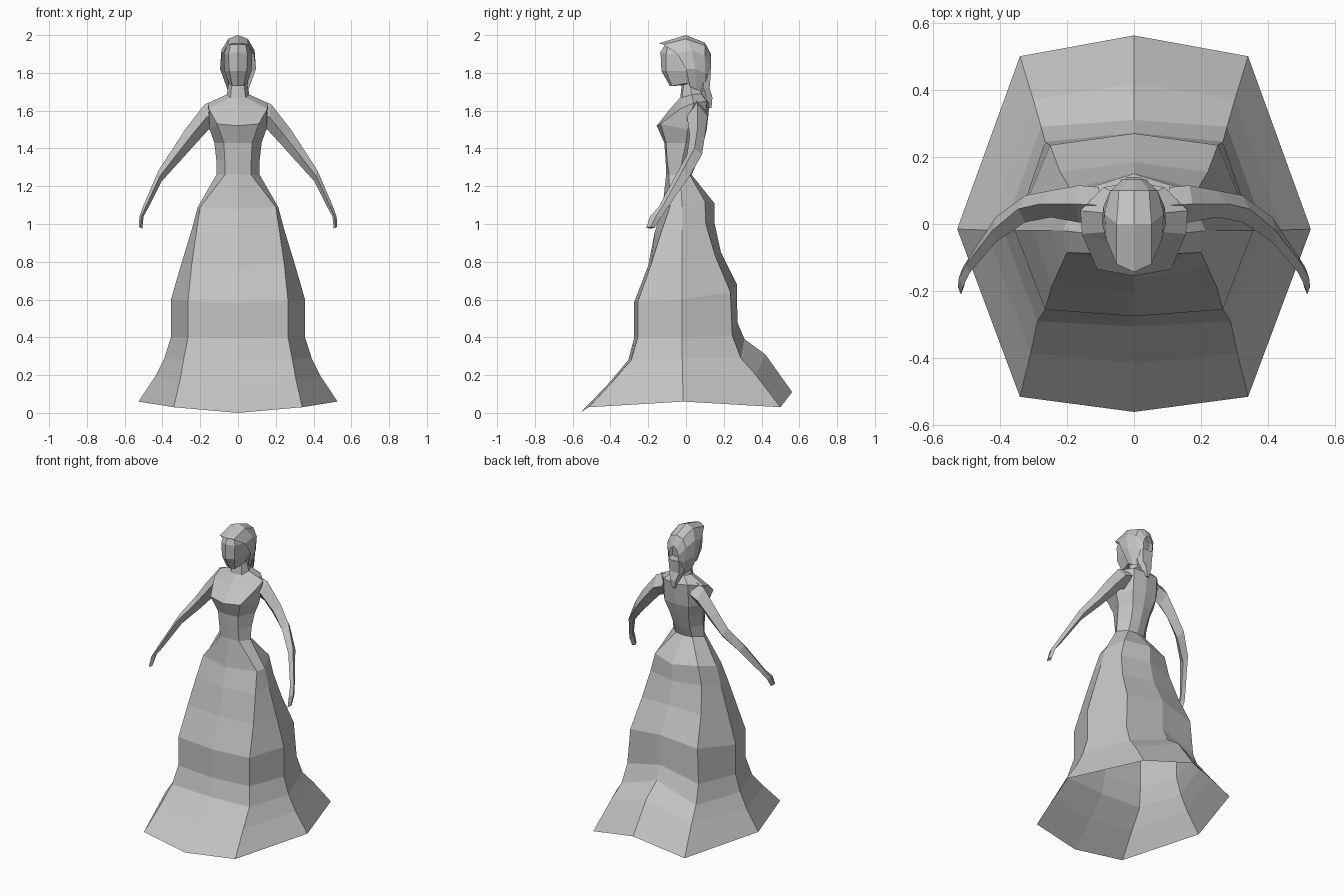
import bpy
import bmesh

grey = bpy.data.materials.new("plain_grey")
grey.diffuse_color = (0.55, 0.55, 0.55, 1)


def finish(name, bm):
    """Turn a half mesh into an object mirrored across x = 0."""
    mesh = bpy.data.meshes.new(name)
    bm.to_mesh(mesh)
    bm.free()
    mesh.materials.append(grey)
    obj = bpy.data.objects.new(name, mesh)
    bpy.context.collection.objects.link(obj)
    mod = obj.modifiers.new("mirror", 'MIRROR')
    mod.use_clip = True
    mod.merge_threshold = 0.0005
    return obj


def loft(name, rows, closed=False, caps=(), outward=False):
    """Skin rows of points; closed joins the last point to the first."""
    bm = bmesh.new()
    grid = [[bm.verts.new(p) for p in row] for row in rows]
    n = len(rows[0])
    for a, b in zip(grid, grid[1:]):
        for i in range(n if closed else n - 1):
            j = (i + 1) % n
            bm.faces.new((a[i], b[i], b[j], a[j]))
    for k in caps:
        ring = grid[k]
        bm.faces.new(ring if k == 0 else ring[::-1])
    if outward:
        bmesh.ops.recalc_face_normals(bm, faces=bm.faces)
    return finish(name, bm)


def half_ring(fy, fz, cx, cy, cz, sx, sy, sz, bx, by, bz, ky, kz):
    """Front centre, front corner, side, back corner, back centre."""
    return [(0, fy, fz), (cx, cy, cz), (sx, sy, sz), (bx, by, bz), (0, ky, kz)]


WAIST = (-.105, 1.265, .07, -.09, 1.26, .115, -.03, 1.26, .06, .02, 1.26, .03, 1.26)

# Skirt: eight panels flaring to an open hem with a short train
skirt = [
    WAIST,
    (-.125, 1.08, .2, -.085, 1.09, .213, -.02, 1.09, .16, .1, 1.12, .15, 1.11),
    (-.165, .96, .22, -.13, .96, .245, -.02, .97, .19, .105, 1.0, .152, 1.0),
    (-.2, .78, .245, -.185, .785, .3, -.02, .79, .22, .155, .83, .185, .85),
    (-.275, .585, .265, -.255, .59, .355, -.02, .6, .25, .235, .64, .27, .68),
    (-.275, .395, .265, -.255, .4, .355, -.02, .4, .265, .245, .41, .272, .48),
    (-.305, .28, .288, -.29, .28, .39, -.02, .29, .277, .29, .29, .31, .39),
    (-.415, .15, .308, -.385, .17, .44, -.018, .19, .3, .37, .2, .42, .31),
    (-.56, .0, .34, -.515, .03, .527, -.015, .06, .34, .5, .03, .562, .11),
]
loft("skirt", [half_ring(*r) for r in skirt])

# Bodice, shoulders and neck
bodice = [
    (-.02, 1.76, .03, -.01, 1.76, .045, .02, 1.76, .03, .06, 1.76, .07, 1.76),
    (-.03, 1.67, .04, -.02, 1.67, .06, .03, 1.685, .04, .08, 1.69, .09, 1.69),
    (-.075, 1.62, .155, -.03, 1.61, .16, .04, 1.64, .09, .11, 1.65, .125, 1.64),
    (-.155, 1.52, .11, -.135, 1.53, .15, .01, 1.5, .09, .1, 1.5, .11, 1.5),
    (-.115, 1.43, .075, -.105, 1.43, .125, 0, 1.43, .07, .075, 1.42, .09, 1.42),
    (-.108, 1.34, .07, -.1, 1.34, .115, -.02, 1.34, .06, .045, 1.33, .06, 1.33),
    WAIST,
]
loft("bodice", [half_ring(*r) for r in bodice])

# Face and skull
head = [
    (-.11, 1.95, .04, -.095, 1.95, .055, 0, 1.95, .04, .06, 1.95, .07, 1.95),
    (-.135, 1.91, .05, -.105, 1.9, .075, 0, 1.9, .05, .08, 1.89, .09, 1.89),
    (-.13, 1.81, .046, -.105, 1.81, .072, 0, 1.81, .05, .07, 1.8, .08, 1.8),
    (-.085, 1.73, .03, -.075, 1.73, .048, .0, 1.745, .03, .05, 1.74, .06, 1.74),
]
loft("head", [half_ring(*r) for r in head], caps=(0, 3))

# Hair: strips from the back of the head forward to the brim over the face
loft("hair", [
    [(0, .132, 1.9), (.02, .132, 1.88), (.035, .132, 1.84), (.03, .13, 1.79), (0, .12, 1.74)],
    [(0, .1, 1.96), (.045, .1, 1.945), (.07, .1, 1.89), (.062, .1, 1.8), (.035, .1, 1.7)],
    [(0, 0, 2.0), (.052, 0, 1.98), (.088, .03, 1.92), (.092, .05, 1.82), (.055, .055, 1.71)],
    [(0, -.143, 1.957), (.052, -.12, 1.95), (.083, -.045, 1.9), (.095, 0, 1.82), (.062, .02, 1.73)],
])

# Tied hair falling onto the upper back
loft("hair_tail", [half_ring(fy, z, w * .8, fy, z, w, (fy + ky) / 2, z, w * .7, ky, z, ky, z)
                   for z, w, fy, ky in [(1.8, .055, .05, .132), (1.72, .05, .06, .125),
                                        (1.67, .03, .08, .14), (1.615, .01, .115, .135)]],
     caps=(0, 3), outward=True)

# Arms and hands: four-sided sections (outer x, z, inner x, z, front y, back y)
arm = [
    (.1, 1.66, .11, 1.52, .0, .11),
    (.175, 1.635, .155, 1.5, .005, .115),
    (.28, 1.5, .215, 1.435, .02, .1),
    (.345, 1.4, .305, 1.335, .005, .085),
    (.42, 1.285, .405, 1.225, -.055, .02),
    (.5, 1.1, .478, 1.08, -.145, -.095),
    (.522, 1.04, .5, 1.04, -.19, -.13),
    (.525, .985, .507, .975, -.21, -.165),
]
sections = []
for xo, zo, xi, zi, yf, yb in arm:
    x, y, z = (xo + xi) / 2, (yf + yb) / 2, (zo + zi) / 2
    sections.append([(xo, y, zo), (x, yf, z), (xi, y, zi), (x, yb, z)])
loft("arms", sections, closed=True, caps=(0, len(arm) - 1), outward=True)
